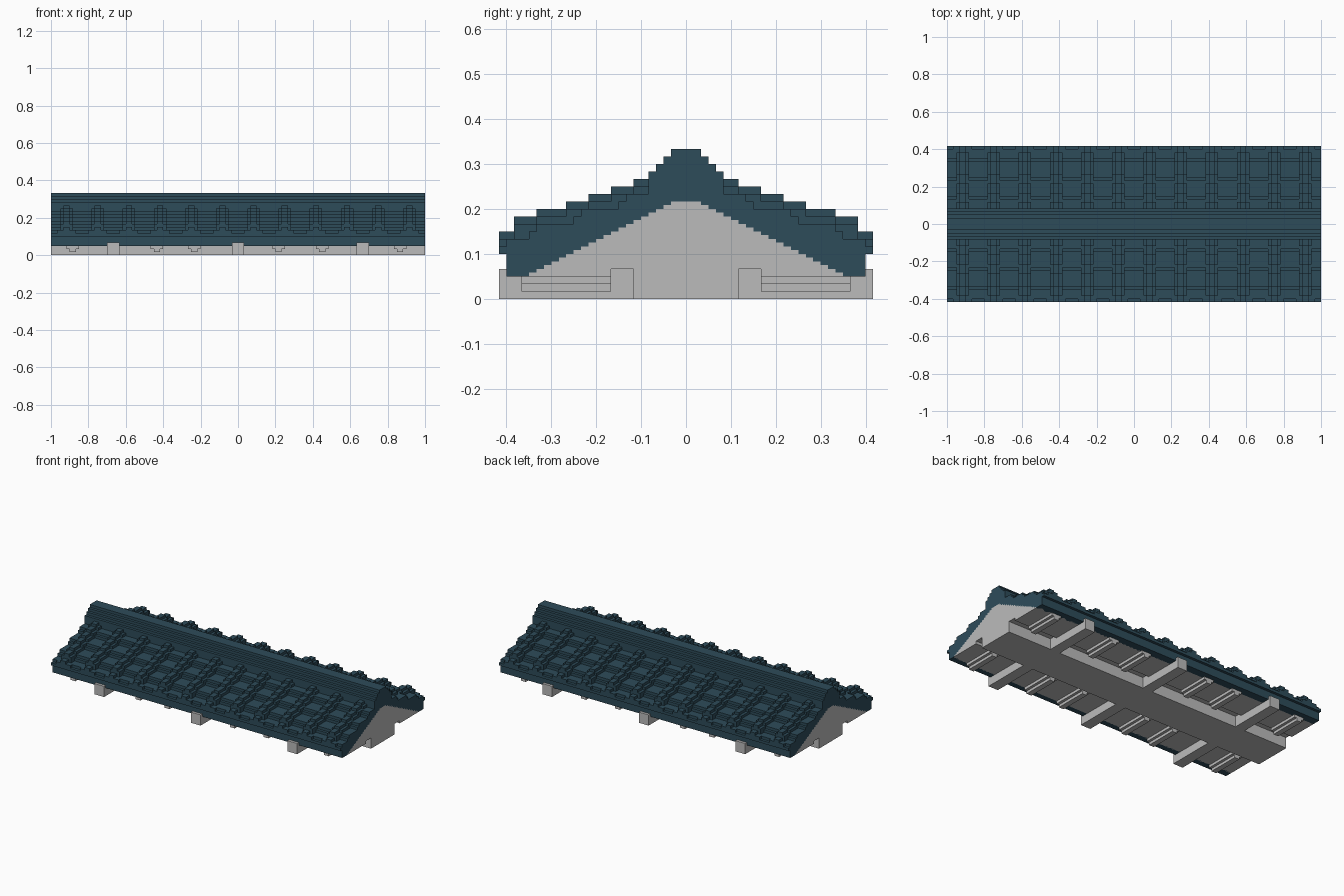
import bpy

V = 1 / 60  # one block unit

old = bpy.data.objects.get("Cube")
if old:
    bpy.data.objects.remove(old, do_unlink=True)


def material(name, rgb):
    m = bpy.data.materials.new(name)
    m.use_nodes = True
    m.diffuse_color = (*rgb, 1)
    m.node_tree.nodes["Principled BSDF"].inputs["Base Color"].default_value = (*rgb, 1)
    return m


TEAL = material("dark teal tile", (0.027, 0.072, 0.102))
GREY = material("light grey stone", (0.5, 0.5, 0.5))


def stairs(levels):
    """Turn (height, outer y) levels into the points of a descending staircase."""
    pts, y = [], 0
    for z, y_out in levels:
        pts += [(y, z), (y_out, z)]
        y = y_out
    return pts


def mirrored(half):
    """Complete a profile that runs from the centre outwards."""
    return half + [(-y, z) for y, z in reversed(half) if y > 0]


def extrude(name, profile, spans, mat):
    """Extrude a (y, z) profile along x over each (x0, x1) span."""
    verts, faces, n = [], [], len(profile)
    for x0, x1 in spans:
        b = len(verts)
        verts += [(x * V, y * V, z * V) for x in (x0, x1) for y, z in profile]
        faces.append([b + i for i in range(n)])
        faces.append([b + n + i for i in reversed(range(n))])
        faces += [[b + (i + 1) % n, b + i, b + n + i, b + n + (i + 1) % n] for i in range(n)]
    me = bpy.data.meshes.new(name)
    me.from_pydata(verts, [], faces)
    me.materials.append(mat)
    ob = bpy.data.objects.new(name, me)
    bpy.context.collection.objects.link(ob)
    # Make all faces point outwards
    import bmesh
    bm = bmesh.new()
    bm.from_mesh(me)
    bmesh.ops.recalc_face_normals(bm, faces=bm.faces)
    bm.to_mesh(me)
    bm.free()
    return ob


FULL = [(-60, 60)]
RIBS = range(-55, 56, 10)

# Stepped slope shared by the roof underside and the gable
slope = stairs([(13 - 0.5 * k, 2 + k) for k in range(21)])

# Roof shell with ridge, tile courses and eave lip
ridge = [(20, 2), (19, 3), (18, 4), (17, 5)]
courses = [(14, 8), (13, 9), (12, 14), (11, 15), (10, 20), (9, 21), (8, 24), (7, 25)]
outer = stairs(ridge + courses) + [(25, 6), (24, 6), (24, 3)]
outer, inner = outer[1:], slope[1:]
shell = outer + inner[::-1]
shell += [(-y, z) for y, z in inner] + [(-y, z) for y, z in reversed(outer)]
extrude("roof_shell", shell, FULL, TEAL)

# Narrow raised ribs, and the wider flanks one step lower
rib_levels = [(16, 7), (15, 10), (14, 13), (13, 16), (12, 20), (11, 23), (9, 25)]


def rib_profile(drop, side, y_end=25):
    top = [(max(y, 3), z - drop) for y, z in stairs(rib_levels)]
    pts = top + [(25, 6), (23, 6), (3, 14)]
    return [(side * y, z) for y, z in pts]


for side, word in ((-1, "front"), (1, "back")):
    extrude(word + "_tile_ribs", rib_profile(0, side), [(x - 1, x + 1) for x in RIBS], TEAL)
    extrude(word + "_rib_flanks", rib_profile(1, side), [(x - 2, x + 2) for x in RIBS], TEAL)
    cap = [(side * y, z) for y, z in ((22, 6), (25, 6), (25, 8), (22, 8))]
    extrude(word + "_eave_caps", cap, [(x - 3, x + 3) for x in RIBS], TEAL)

# Gable body with the central base beam and a groove beside it
body = slope[1:] + [(10, 3), (10, 4), (7, 4), (7, 0)]
extrude("gable_body", mirrored(body), FULL, GREY)

# Cross beams projecting under the eaves
beam = [(-25, 0), (25, 0), (25, 4), (-25, 4)]
extrude("cross_beams", beam, [(x - 2, x + 2) for x in (-40, 0, 40)], GREY)

# Two-step rafters below the soffit
RAFTERS = (-53, -26, -14, 13, 27, 52)
for side, word in ((-1, "front"), (1, "back")):
    for part, half, z0 in (("wide", 2, 2), ("narrow", 1, 1)):
        bar = [(side * y, z) for y, z in ((10, z0), (22, z0), (22, 3), (10, 3))]
        extrude(f"{word}_rafters_{part}", bar, [(x - half, x + half) for x in RAFTERS], GREY)
